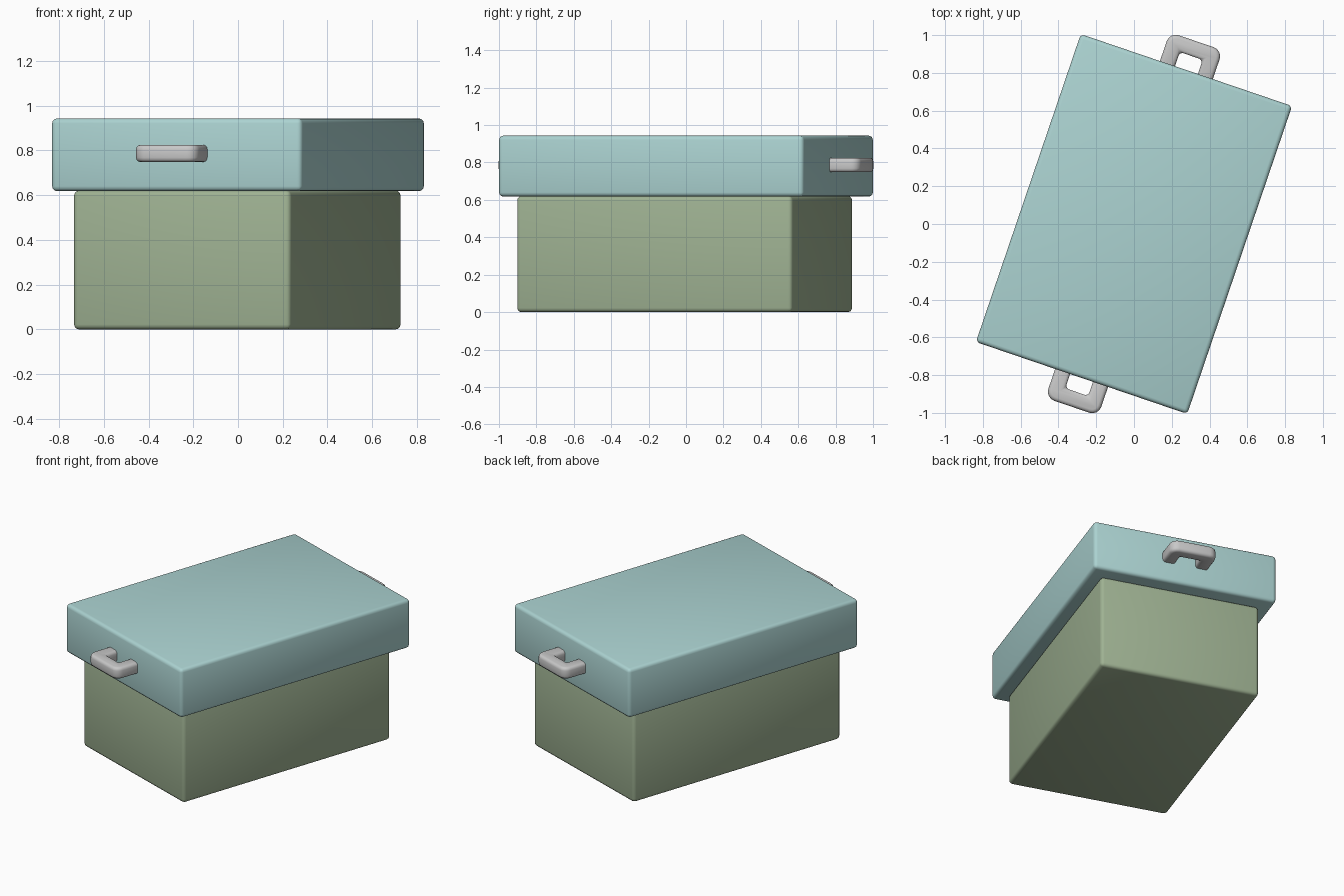
import bpy, bmesh, math
from mathutils import Matrix

cube = bpy.data.objects.get("Cube")
if cube:
    bpy.data.objects.remove(cube, do_unlink=True)

TURN = math.radians(-18.8)  # the whole box stands turned about z


def material(name, rgb):
    mat = bpy.data.materials.new(name)
    mat.use_nodes = True
    mat.diffuse_color = (*rgb, 1)
    mat.node_tree.nodes["Principled BSDF"].inputs["Base Color"].default_value = (*rgb, 1)
    return mat


def finish(name, bm, mat, bevel, segments, location=(0, 0, 0), turn=TURN):
    """Turn a bmesh into a softly bevelled, smooth object."""
    bmesh.ops.recalc_face_normals(bm, faces=bm.faces)
    for face in bm.faces:
        face.smooth = True
    mesh = bpy.data.meshes.new(name)
    bm.to_mesh(mesh)
    bm.free()
    mesh.materials.append(mat)
    obj = bpy.data.objects.new(name, mesh)
    bpy.context.collection.objects.link(obj)
    obj.location = location
    obj.rotation_euler.z = turn
    mod = obj.modifiers.new("Soft edges", "BEVEL")
    mod.width = bevel
    mod.segments = segments
    mod.limit_method = "ANGLE"
    mod.angle_limit = math.radians(40)
    return obj


def box(name, size, location, mat):
    bm = bmesh.new()
    bmesh.ops.create_cube(bm, size=1, matrix=Matrix.Diagonal((*size, 1)))
    return finish(name, bm, mat, 0.022, 3, location)


def handle(name, mat, turn):
    """U-shaped grip: flat outline, extruded, with rounded outer corners."""
    outer, inner, wall, reach, grip = 0.148, 0.064, 0.82, 1.022, 0.94
    low, high = 0.748, 0.825
    half = [(outer, wall), (outer, reach)]
    outline = half + [(-x, y) for x, y in reversed(half)]
    outline += [(-inner, wall), (-inner, grip), (inner, grip), (inner, wall)]
    bm = bmesh.new()
    face = bm.faces.new([bm.verts.new((x, y, low)) for x, y in outline])
    top = bmesh.ops.extrude_face_region(bm, geom=[face])["geom"]
    bmesh.ops.translate(bm, vec=(0, 0, high - low),
                        verts=[g for g in top if isinstance(g, bmesh.types.BMVert)])
    corners = [e for e in bm.edges
               if all(v.co.y > reach - 0.01 for v in e.verts)
               and abs(e.verts[0].co.x - e.verts[1].co.x) < 0.001]
    bmesh.ops.bevel(bm, geom=corners, offset=0.05, segments=4,
                    profile=0.5, affect="EDGES")
    return finish(name, bm, mat, 0.02, 3, turn=turn)


teal = material("Pale teal", (0.41, 0.65, 0.64))
green = material("Sage green", (0.345, 0.445, 0.29))
grey = material("Light grey", (0.58, 0.58, 0.58))

# Box body and overhanging lid
box("box_body", (1.025, 1.555, 0.62), (-0.003, -0.007, 0.31), green)
box("lid", (1.182, 1.722, 0.325), (0, 0, 0.7805), teal)

# Matching handles on the two short ends
handle("back_handle", grey, TURN)
handle("front_handle", grey, TURN + math.pi)
